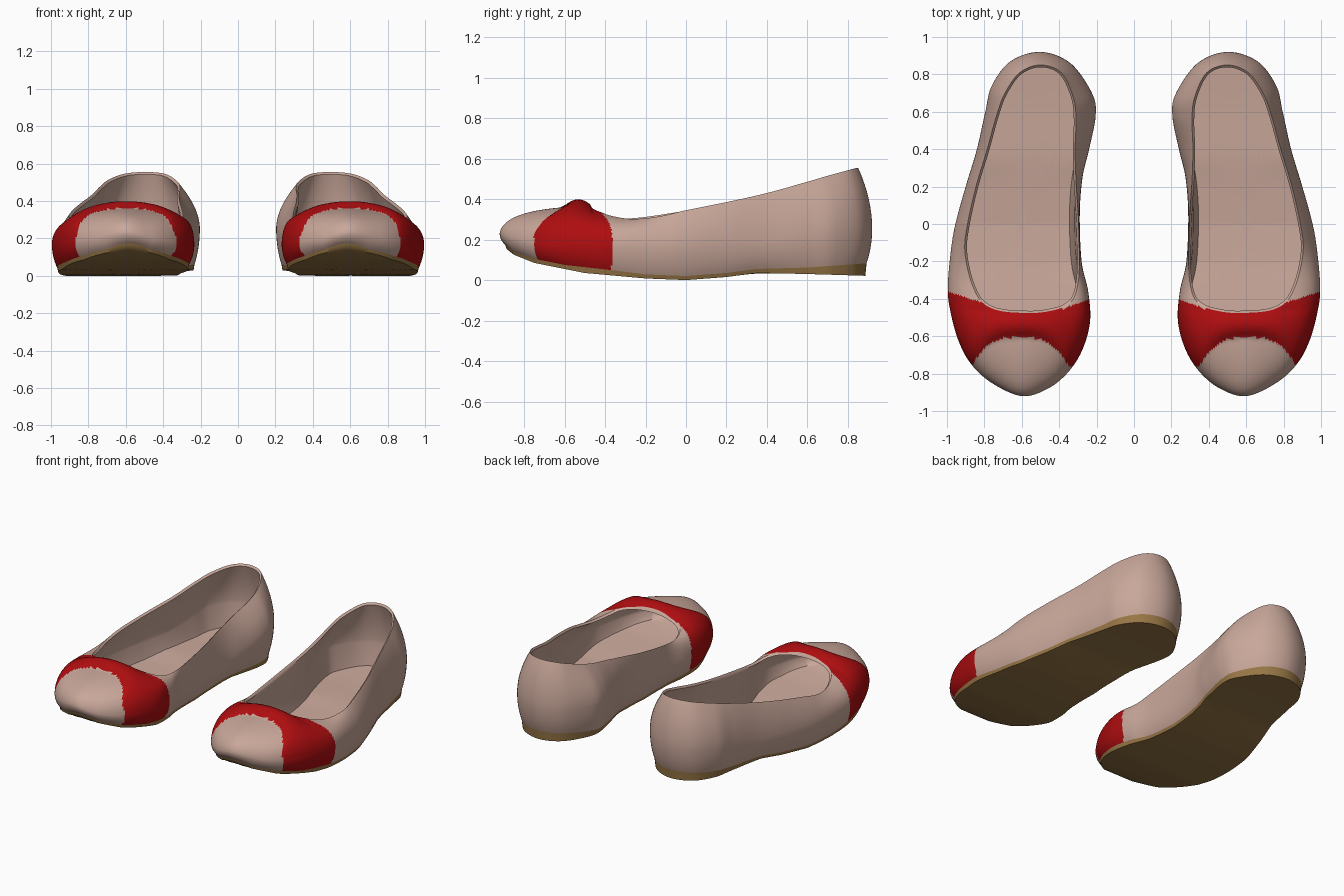
import bpy, math
from mathutils import Vector

if "Cube" in bpy.data.objects:
    bpy.data.objects.remove(bpy.data.objects["Cube"])

def material(name, rgb):
    m = bpy.data.materials.new(name)
    m.diffuse_color = (*rgb, 1)
    m.use_nodes = True
    m.node_tree.nodes["Principled BSDF"].inputs["Base Color"].default_value = m.diffuse_color
    return m

NUDE = material("nude leather", (0.58, 0.385, 0.32))
RED = material("red band", (0.42, 0.004, 0.005))
TAN = material("tan sole", (0.31, 0.18, 0.06))

# Widest outline of one shoe, from the toe counter-clockwise (seen from above)
OUTLINE = [(.60, -.92, .23), (.76, -.85, .20), (.87, -.75, .18), (.94, -.62, .17), (.985, -.45, .17),
           (.995, -.33, .17), (.98, -.15, .16), (.955, 0, .16), (.90, .2, .17), (.84, .4, .18),
           (.795, .6, .22), (.76, .74, .25), (.66, .87, .26), (.5, .92, .26), (.34, .86, .26),
           (.225, .7, .26), (.205, .58, .25), (.24, .4, .2), (.275, .25, .17), (.29, .05, .16),
           (.28, -.2, .16), (.245, -.36, .17), (.235, -.52, .17), (.275, -.67, .17), (.35, -.79, .18),
           (.46, -.88, .20)]
# Edge of the foot opening, point for point
OPENING = [(.60, -.475, .365), (.68, -.47, .36), (.75, -.455, .35), (.81, -.42, .335), (.85, -.36, .315),
           (.885, -.26, .302), (.905, -.13, .315), (.89, 0, .345), (.845, .2, .385), (.785, .4, .43),
           (.735, .58, .48), (.69, .70, .515), (.61, .81, .545), (.5, .85, .555), (.39, .81, .545),
           (.325, .68, .505), (.31, .56, .47), (.315, .4, .43), (.31, .23, .39), (.298, .04, .35),
           (.292, -.2, .312), (.30, -.32, .305), (.325, -.40, .32), (.38, -.445, .34), (.45, -.465, .355),
           (.52, -.475, .362)]
# Side profiles (y, z) of the sole
SOLE_LOW = [(-.92, .18), (-.85, .125), (-.75, .085), (-.5, .035), (-.2, .008), (0, 0), (.2, .015),
            (.35, .035), (.6, .03), (.92, .02)]
SOLE_HIGH = [(-.92, .195), (-.85, .14), (-.75, .105), (-.6, .075), (-.35, .047), (-.2, .028), (0, .02),
             (.2, .035), (.35, .055), (.6, .062), (.92, .085)]
CENTRE = Vector((.6, 0, 0))
STEPS = 12

def smooth_loop(points):
    """Closed Catmull-Rom curve through the points."""
    p = [Vector(q) for q in points]
    n, out = len(p), []
    for i in range(n):
        a, b, c, d = p[i - 1], p[i], p[(i + 1) % n], p[(i + 2) % n]
        for s in range(STEPS):
            t = s / STEPS
            out.append(.5 * (2 * b + (c - a) * t + (2 * a - 5 * b + 4 * c - d) * t * t
                             + (3 * b - a - 3 * c + d) * t ** 3))
    return out

def height(table, y):
    y = max(table[0][0], min(table[-1][0], y))
    for (y0, z0), (y1, z1) in zip(table, table[1:]):
        if y <= y1:
            return z0 + (z1 - z0) * (y - y0) / (y1 - y0)

def inset(ring, d, dz=0):
    n, out = len(ring), []
    for i, v in enumerate(ring):
        t = ring[(i + 4) % n] - ring[i - 4]
        out.append(v + Vector((-t.y, t.x, 0)).normalized() * d + Vector((0, 0, dz)))
    return out

def on_profile(ring, table, lift=0):
    return [Vector((v.x, v.y, height(table, v.y) + lift)) for v in ring]

def bezier(a, b, c, ts):
    return [[(1 - t) ** 2 * p + 2 * t * (1 - t) * q + t * t * r for p, q, r in zip(a, b, c)] for t in ts]

def shoulder(a, b, side, rise):
    """Control ring that rounds the wall from outline a up to rim b."""
    out = []
    for p, q in zip(a, b):
        toe = max(0, min(1, (-.1 - p.y) / .4))
        k = .5 + (rise - .5) * toe
        v = p.lerp(q, side)
        v.z = p.z + (q.z - p.z) * k
        out.append(v)
    return out

def discs(ring, table, lift=0):
    """Shrinking rings filling a floor, edge to centre."""
    return [on_profile([CENTRE.lerp(v, s) for v in ring], table, lift)
            for s in (.97, .93, .86, .78, .7, .6, .5, .4, .3, .2, .1, .03)]

def loft(name, rings, mats, cap_first=False, cap_last=False):
    n = len(rings[0])
    verts = [v for r in rings for v in r]
    faces = [(i * n + j, i * n + (j + 1) % n, (i + 1) * n + (j + 1) % n, (i + 1) * n + j)
             for i in range(len(rings) - 1) for j in range(n)]
    if cap_first:
        faces.append(tuple(reversed(range(n))))
    if cap_last:
        faces.append(tuple(range((len(rings) - 1) * n, len(rings) * n)))
    me = bpy.data.meshes.new(name)
    me.from_pydata([tuple(v) for v in verts], [], faces)
    ob = bpy.data.objects.new(name, me)
    bpy.context.collection.objects.link(ob)
    for m in mats:
        me.materials.append(m)
    bpy.ops.object.select_all(action='DESELECT')
    ob.select_set(True)
    bpy.context.view_layer.objects.active = ob
    bpy.ops.object.shade_smooth_by_angle(angle=math.radians(50))
    ob.modifiers.new("other_shoe", 'MIRROR').use_mirror_merge = False
    return ob

# Band limits: scooped front edge, slanted back edge
def band_front(x):
    return -.605 - .155 * min(1, abs(x - .61) / .26) ** 3

def band_back(x):
    return max(-.36 - .32 * (1 - x), -.40 - .35 * (x - .23), -.46)

outline, rim = smooth_loop(OUTLINE), smooth_loop(OPENING)
sole_plan = [v for v in inset(outline, .028)]
sole_top = on_profile(sole_plan, SOLE_HIGH)
sole_edge = on_profile(inset(outline, .034), SOLE_LOW)

# Sole
loft("sole", discs(sole_edge, SOLE_LOW)[::-1] + [sole_edge, sole_top], [TAN], cap_first=True)

# Outer wall: sole to widest line, then over to the opening
low_ctrl = [Vector((w.x, w.y, s.z + .45 * (w.z - s.z))) for w, s in zip(outline, sole_top)]
outer = bezier(sole_top, low_ctrl, outline, [i / 10 for i in range(10)])
outer += bezier(outline, shoulder(outline, rim, .04, .95), rim, [i / 36 for i in range(37)])

# Raised gathered band across the vamp
for ring in outer[10:]:
    for v in ring:
        f, b = band_front(v.x), -.465
        s = (v.y - f) / (b - f)
        if 0 < s < 1 and v.z > .2:
            across = max(0, 1 - ((v.x - .61) / .36) ** 2)
            v.z += .036 * math.sin(math.pi * s) ** .8 * across

# Lining: offset of the outer wall, then the insole
in_rim = inset(rim, .012, -.012)
in_low = inset(outline, .03)
lining = bezier(in_rim, inset(shoulder(outline, rim, .04, .95), .028, -.022), in_low,
                [i / 14 for i in range(15)])
floor_ring = on_profile(inset(outline, .055), SOLE_HIGH, .03)
insole = [floor_ring] + discs(floor_ring, SOLE_HIGH, .03)
upper = loft("upper", outer + lining + insole, [NUDE, RED], cap_last=True)

# Colour the band faces
outer_faces = (len(outer) - 1) * len(rim)
for p in upper.data.polygons:
    c = p.center
    if p.index < outer_faces and band_front(c.x) < c.y < band_back(c.x):
        p.material_index = 1
